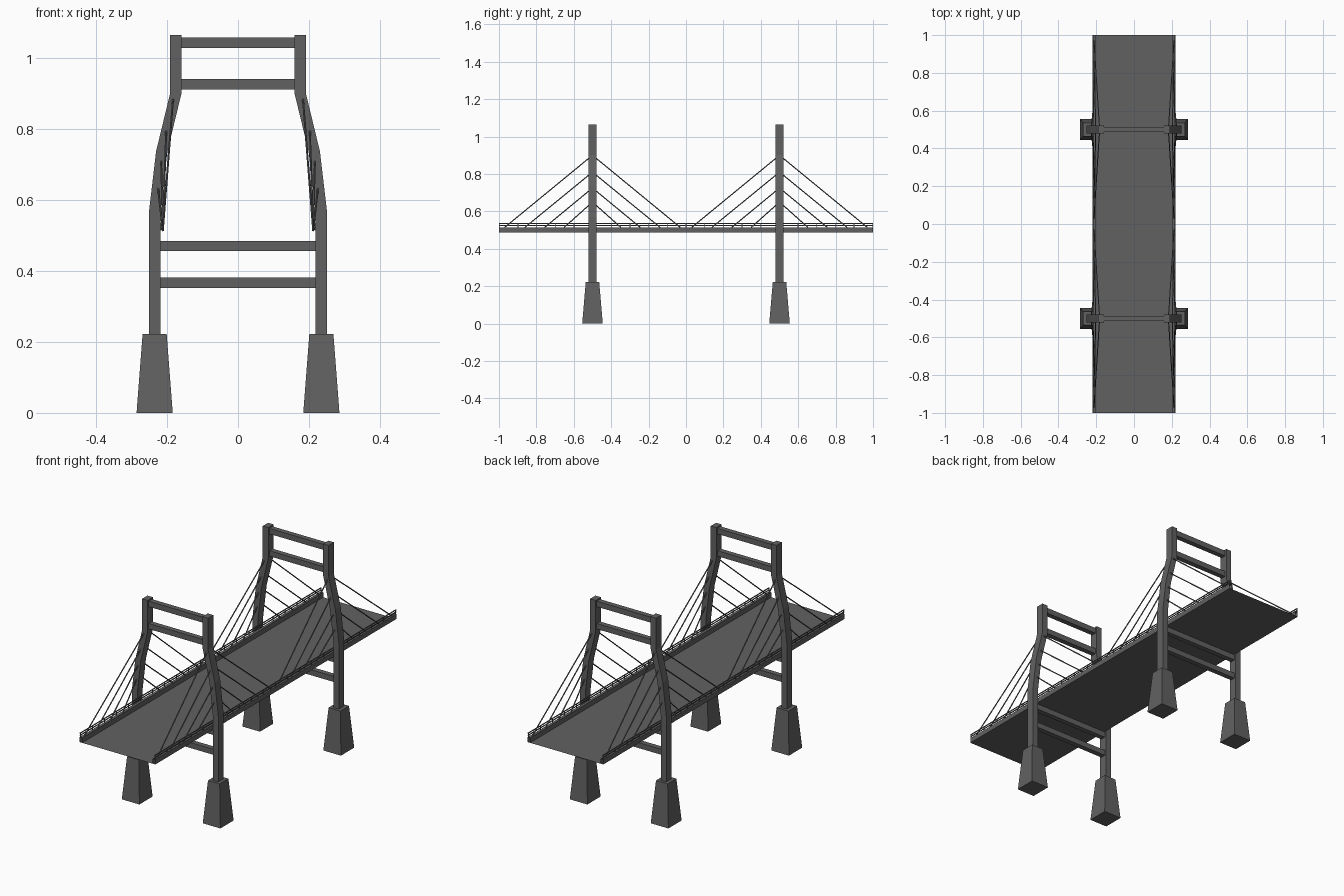
import bpy
import bmesh
from mathutils import Vector

cube = bpy.data.objects.get("Cube")
if cube:
    bpy.data.objects.remove(cube, do_unlink=True)

concrete = bpy.data.materials.new("dark grey concrete")
concrete.use_nodes = True
GREY = (0.12, 0.12, 0.12, 1)
concrete.diffuse_color = GREY
concrete.node_tree.nodes["Principled BSDF"].inputs["Base Color"].default_value = GREY

TOWER_Y = 0.5
DECK_Z, CURB_Z, RAIL_Z = 0.488, 0.514, 0.535
DECK_X, CURB_X = 0.22, 0.205


def finish(name, bm, fix_normals=True):
    if fix_normals:
        bmesh.ops.recalc_face_normals(bm, faces=bm.faces)
    mesh = bpy.data.meshes.new(name)
    bm.to_mesh(mesh)
    bm.free()
    mesh.materials.append(concrete)
    obj = bpy.data.objects.new(name, mesh)
    bpy.context.collection.objects.link(obj)
    return obj


def add_box(bm, low, high):
    low, high = Vector(low), Vector(high)
    verts = bmesh.ops.create_cube(bm, size=1)["verts"]
    for v in verts:
        v.co = (low + high) / 2 + v.co * (high - low)


def add_rod(bm, start, end, radius, sides=6):
    start, end = Vector(start), Vector(end)
    axis = end - start
    verts = bmesh.ops.create_cone(bm, cap_ends=True, segments=sides, radius1=radius,
                                  radius2=radius, depth=axis.length)["verts"]
    turn = axis.to_track_quat('Z', 'Y')
    for v in verts:
        v.co = (start + end) / 2 + turn @ v.co


def tower_leg(name, side, y):
    # Bent leg: centre line (x, z) swept with a square section
    half_x, half_y = 0.016, 0.022
    path = [(0.235, 0.22), (0.235, 0.567), (0.215, 0.737), (0.175, 0.902), (0.175, 1.065)]
    bm = bmesh.new()
    rings = []
    for x, z in path:
        rings.append([bm.verts.new((side * x + dx * half_x, y + dy * half_y, z))
                      for dx, dy in ((-1, -1), (1, -1), (1, 1), (-1, 1))])
    for lower, upper in zip(rings, rings[1:]):
        for i in range(4):
            j = (i + 1) % 4
            bm.faces.new((lower[i], lower[j], upper[j], upper[i]))
    bm.faces.new(rings[0])
    bm.faces.new(rings[-1])
    finish(name, bm)


def footing(name, side, y):
    # Tapered block under the leg
    bm = bmesh.new()
    for v in bmesh.ops.create_cube(bm, size=2)["verts"]:
        top = v.co.z > 0
        v.co = (side * 0.235 + v.co.x * (0.034 if top else 0.051),
                y + v.co.y * (0.036 if top else 0.055),
                0.222 if top else 0)
    finish(name, bm)


def stay_cables(name, side, y):
    # Fan of cables from the leg down to the curb on both sides
    bm = bmesh.new()
    anchors = [(0.182, 0.9, 0.47), (0.202, 0.81, 0.362), (0.217, 0.725, 0.256), (0.227, 0.65, 0.152)]
    for x, z, reach in anchors:
        for way in (-1, 1):
            add_rod(bm, (side * x, y, z), (side * 0.212, y + way * reach, CURB_Z), 0.003)
    finish(name, bm)


# Towers
for end, y in (("front", -TOWER_Y), ("back", TOWER_Y)):
    for hand, side in (("left", 1), ("right", -1)):
        tower_leg(f"{end}_{hand}_tower_leg", side, y)
        footing(f"{end}_{hand}_footing", side, y)
        stay_cables(f"{end}_{hand}_stay_cables", side, y)
    bm = bmesh.new()
    for x, low in ((0.225, 0.352), (0.225, 0.456), (0.165, 0.912), (0.165, 1.029)):
        add_box(bm, (-x, y - 0.0135, low), (x, y + 0.0135, low + 0.029))
    finish(f"{end}_cross_beams", bm)

# Deck sheet with folded curbs, open at both ends
bm = bmesh.new()
half = [(CURB_X, DECK_Z), (CURB_X, CURB_Z), (DECK_X, CURB_Z), (DECK_X, DECK_Z)]
outline = half + [(-x, z) for x, z in reversed(half)]
near = [bm.verts.new((x, -1, z)) for x, z in outline]
far = [bm.verts.new((x, 1, z)) for x, z in outline]
for i in range(len(outline)):
    j = (i + 1) % len(outline)
    bm.faces.new((near[i], near[j], far[j], far[i]))
finish("road_deck", bm)

# Slim side railings
for hand, side in (("left", 1), ("right", -1)):
    bm = bmesh.new()
    x = side * 0.217
    for z in (0.524, RAIL_Z):
        add_box(bm, (x - 0.002, -1, z - 0.002), (x + 0.002, 1, z + 0.002))
    for i in range(21):
        y = -0.998 + i * 1.996 / 20
        add_box(bm, (x - 0.0015, y - 0.002, CURB_Z), (x + 0.0015, y + 0.002, RAIL_Z))
    finish(f"{hand}_railing", bm)
